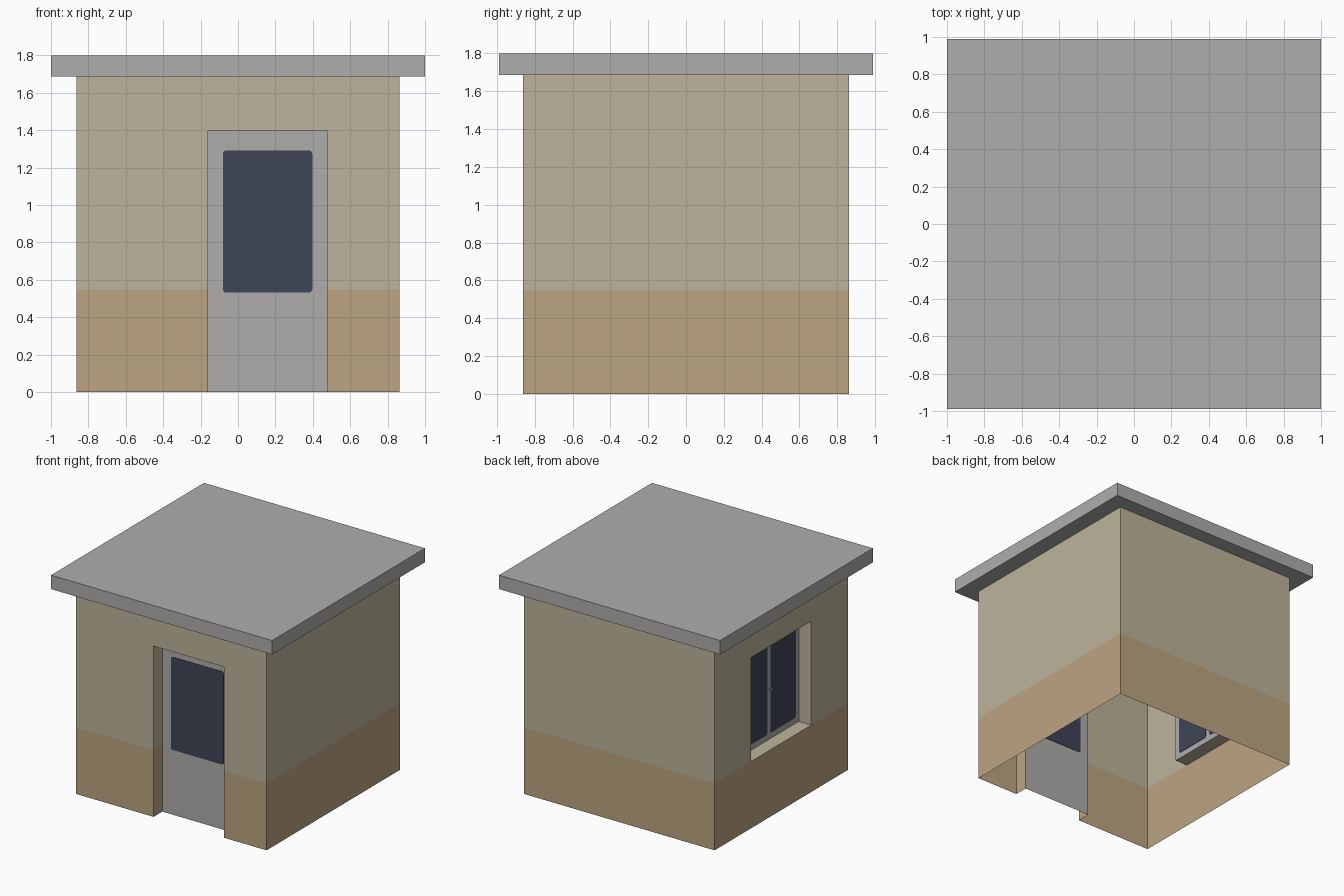
import bpy, bmesh, math
from mathutils import Vector

if "Cube" in bpy.data.objects:
    bpy.data.objects.remove(bpy.data.objects["Cube"])


def srgb(r, g, b):
    f = lambda c: c / 12.92 if c <= 0.04045 else ((c + 0.055) / 1.055) ** 2.4
    return (f(r / 255), f(g / 255), f(b / 255), 1)


def material(name, rgb):
    m = bpy.data.materials.new(name)
    m.diffuse_color = srgb(*rgb)
    m.use_nodes = True
    m.node_tree.nodes["Principled BSDF"].inputs["Base Color"].default_value = m.diffuse_color
    return m


BEIGE = material("beige plaster", (189, 180, 155))
TAN = material("tan lower band", (188, 164, 129))
GREY = material("concrete grey", (175, 173, 172))
GLASS = material("dark blue glass", (63, 69, 86))

W = 0.863                      # half width of the walls
TOP, BAND, HEAD = 1.686, 0.547, 1.397
DEPTH = 0.113                  # depth of door and window recesses


def finish(bm, name, mats, by_height=False):
    mesh = bpy.data.meshes.new(name)
    if by_height:
        for f in bm.faces:
            f.material_index = int(f.calc_center_median().z < BAND - 0.001)
    bm.to_mesh(mesh)
    bm.free()
    for m in mats:
        mesh.materials.append(m)
    ob = bpy.data.objects.new(name, mesh)
    bpy.context.collection.objects.link(ob)
    return ob


def box(name, lo, hi, mat):
    bm = bmesh.new()
    bmesh.ops.create_cube(bm, size=1)
    lo, hi = Vector(lo), Vector(hi)
    for v in bm.verts:
        v.co = Vector([(lo[i] + hi[i]) / 2 + v.co[i] * (hi[i] - lo[i]) for i in range(3)])
    return finish(bm, name, [mat])


def to_world(side):
    """Map (u along wall, d inward, z) to world; u runs rightwards seen from outside."""
    a = side * math.pi / 2
    c, s = round(math.cos(a)), round(math.sin(a))
    return lambda u, d, z: (c * u - s * (d - W), s * u + c * (d - W), z)


def quad(bm, pts):
    bm.faces.new([bm.verts.new(p) for p in pts])


def wall(name, side, opening=None):
    """Single-skin wall with an optional recessed opening (u0, u1, z0)."""
    P, bm = to_world(side), bmesh.new()
    us = [-W, W] if not opening else [-W, opening[0], opening[1], W]
    zs = [0, BAND, HEAD, TOP]
    for i in range(len(us) - 1):
        for z0, z1 in zip(zs, zs[1:]):
            if opening and i == 1 and opening[2] <= z0 < HEAD:
                continue
            a, b = us[i], us[i + 1]
            quad(bm, [P(a, 0, z0), P(b, 0, z0), P(b, 0, z1), P(a, 0, z1)])
    if opening:
        a, b, base = opening
        # jambs, head and sill
        for z0, z1 in zip(zs[:2], zs[1:3]):
            if z0 >= base:
                quad(bm, [P(a, 0, z0), P(a, 0, z1), P(a, DEPTH, z1), P(a, DEPTH, z0)])
                quad(bm, [P(b, 0, z0), P(b, DEPTH, z0), P(b, DEPTH, z1), P(b, 0, z1)])
        quad(bm, [P(a, 0, HEAD), P(b, 0, HEAD), P(b, DEPTH, HEAD), P(a, DEPTH, HEAD)])
        if base > 0:
            quad(bm, [P(a, 0, base), P(a, DEPTH, base), P(b, DEPTH, base), P(b, 0, base)])
    bmesh.ops.remove_doubles(bm, verts=bm.verts, dist=1e-5)
    finish(bm, name, [BEIGE, TAN], True)


def panel(name, side, u0, u1, z0, z1):
    P, bm = to_world(side), bmesh.new()
    quad(bm, [P(u0, DEPTH, z0), P(u1, DEPTH, z0), P(u1, DEPTH, z1), P(u0, DEPTH, z1)])
    finish(bm, name, [GREY])


def pane(name, side, u0, u1, z0, z1, r=0.016, t=0.003):
    """Thin rounded plate showing on both sides of its panel."""
    P, bm = to_world(side), bmesh.new()
    pts = []
    for k, (u, z) in enumerate([(u1 - r, z1 - r), (u0 + r, z1 - r), (u0 + r, z0 + r), (u1 - r, z0 + r)]):
        for j in range(4):
            a = (k + j / 3) * math.pi / 2
            pts.append((u + r * math.cos(a), z + r * math.sin(a)))
    rings = [[bm.verts.new(P(u, DEPTH + d, z)) for u, z in pts] for d in (-t, t)]
    bm.faces.new(rings[0])
    bm.faces.new(rings[1][::-1])
    n = len(pts)
    for i in range(n):
        j = (i + 1) % n
        bm.faces.new([rings[0][j], rings[0][i], rings[1][i], rings[1][j]])
    bmesh.ops.recalc_face_normals(bm, faces=bm.faces)
    finish(bm, name, [GLASS])


# walls: front 0, right 1, back 2, left 3
DOOR = (-0.16, 0.477, 0)
WIN = (-0.392, 0.386, BAND)    # on the left wall u = -y
wall("front_wall", 0, DOOR)
wall("right_wall", 1)
wall("back_wall", 2)
wall("left_wall", 3, WIN)

# door with its glass
panel("door", 0, DOOR[0], DOOR[1], 0, HEAD)
pane("door_glass", 0, -0.08, 0.397, 0.531, 1.291)

# double window with a small handle on the middle post
panel("window_frame", 3, WIN[0], WIN[1], BAND, HEAD)
mid, post, edge = (WIN[0] + WIN[1]) / 2, 0.022, 0.042
pane("window_glass_a", 3, WIN[0] + edge, mid - post, BAND + 0.048, HEAD - 0.048)
pane("window_glass_b", 3, mid + post, WIN[1] - edge, BAND + 0.048, HEAD - 0.048)
hx = -W + DEPTH
box("window_handle", (hx - 0.008, -mid - 0.034, 0.94), (hx - 0.0005, -mid - 0.012, 0.965), GREY)

# flat roof slab
box("roof_slab", (-1, -0.988, TOP), (1, 0.988, 1.8), GREY)
